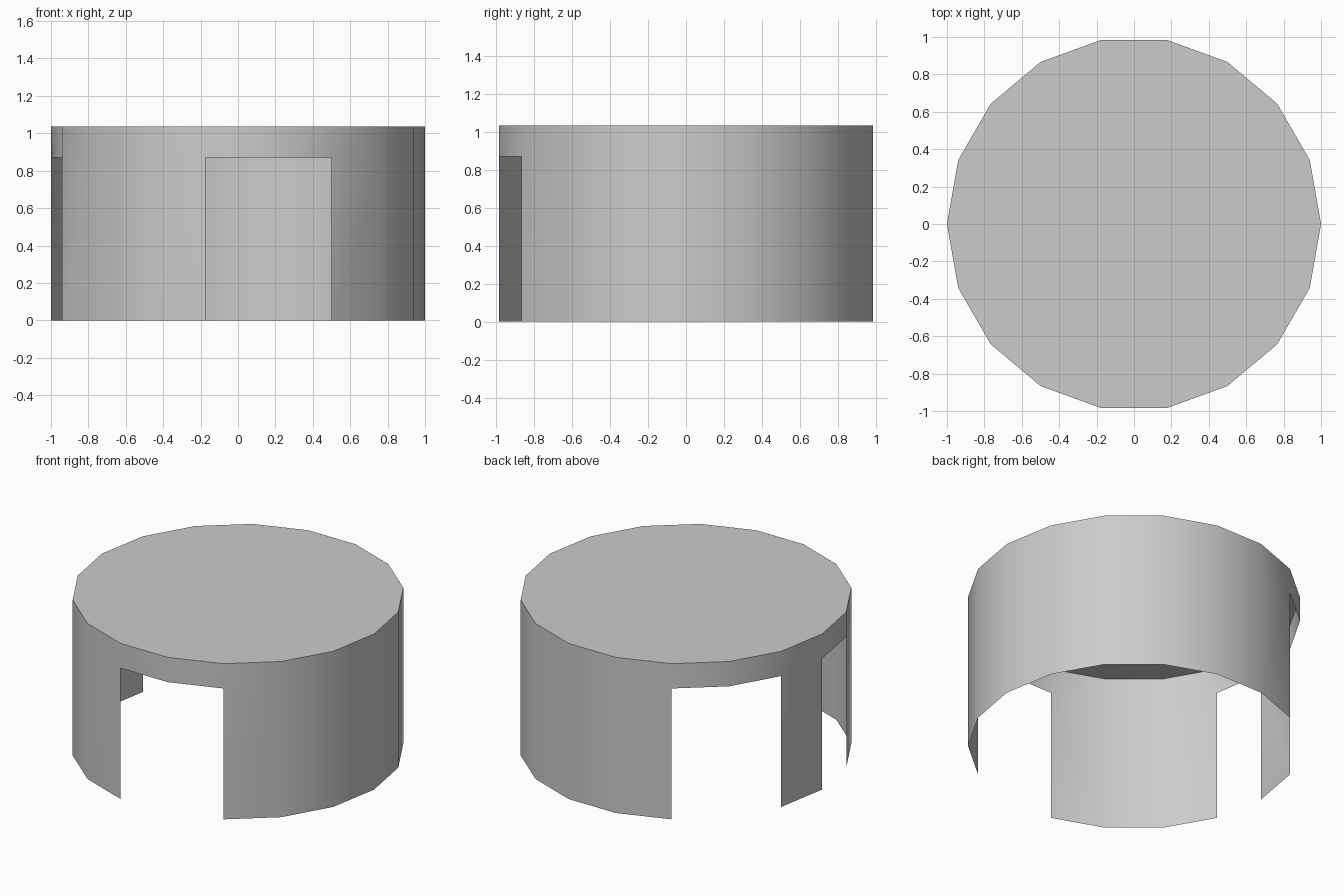
import bpy
import bmesh
import math

cube = bpy.data.objects.get("Cube")
if cube:
    bpy.data.objects.remove(cube, do_unlink=True)

SIDES = 18
HEIGHT = 1.035
LINTEL = 0.87
# Wall panels (counted from +x, anticlockwise) that are open below the lintel
OPEN_PANELS = {6, 7, 9, 13, 14}

grey = bpy.data.materials.new("plain grey")
grey.use_nodes = True
colour = (0.6, 0.6, 0.6, 1)
grey.diffuse_color = colour
grey.node_tree.nodes["Principled BSDF"].inputs["Base Color"].default_value = colour

bm = bmesh.new()


def ring(z):
    """One horizontal loop of wall corners."""
    step = math.tau / SIDES
    return [bm.verts.new((math.cos(i * step), math.sin(i * step), z))
            for i in range(SIDES)]


floor, lintel, top = ring(0), ring(LINTEL), ring(HEIGHT)


def panel(low, high, i):
    j = (i + 1) % SIDES
    bm.faces.new((low[i], low[j], high[j], high[i]))


# Thin wall: a full band on top, with doorways left out below
for i in range(SIDES):
    panel(lintel, top, i)
    if i not in OPEN_PANELS:
        panel(floor, lintel, i)

# Flat lid
bm.faces.new(top)

# Drop the floor corners in the middle of the doorways
loose = [v for v in bm.verts if not v.link_faces]
bmesh.ops.delete(bm, geom=loose, context='VERTS')

mesh = bpy.data.meshes.new("round_shelter")
bm.to_mesh(mesh)
bm.free()
mesh.materials.append(grey)

shelter = bpy.data.objects.new("round_shelter", mesh)
bpy.context.collection.objects.link(shelter)
bpy.context.view_layer.objects.active = shelter
shelter.select_set(True)
bpy.ops.object.shade_smooth_by_angle(angle=math.radians(30))
